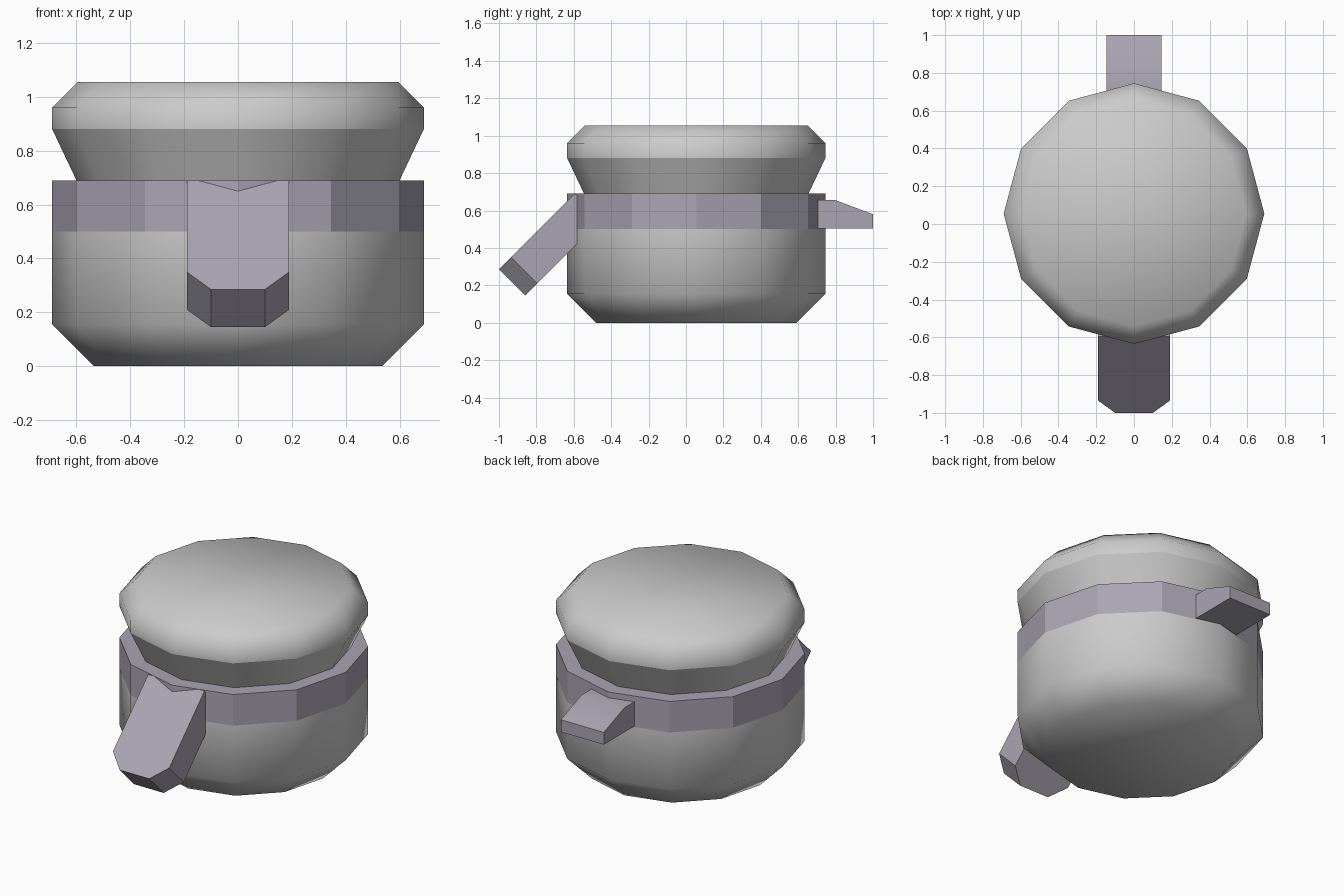
import bpy
import math

SIDES = 12
CENTRE_Y = 0.055

if "Cube" in bpy.data.objects:
    bpy.data.objects.remove(bpy.data.objects["Cube"], do_unlink=True)


def material(name, rgb):
    mat = bpy.data.materials.new(name)
    mat.use_nodes = True
    mat.diffuse_color = (*rgb, 1)
    mat.node_tree.nodes["Principled BSDF"].inputs["Base Color"].default_value = (*rgb, 1)
    return mat


def make(name, verts, faces, mat, smooth_angle=None):
    mesh = bpy.data.meshes.new(name)
    mesh.from_pydata(verts, [], faces)
    mesh.materials.append(mat)
    obj = bpy.data.objects.new(name, mesh)
    bpy.context.collection.objects.link(obj)
    if smooth_angle is not None:
        bpy.ops.object.select_all(action="DESELECT")
        obj.select_set(True)
        bpy.context.view_layer.objects.active = obj
        bpy.ops.object.shade_smooth_by_angle(angle=math.radians(smooth_angle))
    return obj


def lathe(name, profile, mat, smooth_angle=None, bottom=False, top=False):
    """Twelve-sided ring stack from (radius, height) pairs, listed upwards."""
    verts, faces = [], []
    for r, z in profile:
        for i in range(SIDES):
            a = math.tau * i / SIDES
            verts.append((r * math.cos(a), CENTRE_Y + r * math.sin(a), z))
    for k in range(len(profile) - 1):
        for i in range(SIDES):
            j = (i + 1) % SIDES
            lo, hi = k * SIDES, (k + 1) * SIDES
            faces.append((lo + i, lo + j, hi + j, hi + i))
    if bottom:
        faces.append(tuple(reversed(range(SIDES))))
    if top:
        faces.append(tuple(range(len(verts) - SIDES, len(verts))))
    return make(name, verts, faces, mat, smooth_angle)


def prism(name, outline, offset, mat, smooth_angle=None):
    """Extrude a closed outline by an offset vector."""
    n = len(outline)
    far = [tuple(p + o for p, o in zip(v, offset)) for v in outline]
    faces = [tuple(range(n)), tuple(reversed(range(n, 2 * n)))]
    for i in range(n):
        j = (i + 1) % n
        faces.append((i, i + n, j + n, j))
    return make(name, outline + far, faces, mat, smooth_angle)


grey = material("pale grey", (0.60, 0.60, 0.60))
lilac = material("lilac grey", (0.40, 0.375, 0.45))

# Container body, neck and lid
lathe("body", [(0.535, 0), (0.69, 0.155), (0.69, 0.50)], grey, 180, bottom=True)
lathe("neck", [(0.60, 0.69), (0.69, 0.88)], grey, 180)
lathe("lid", [(0.69, 0.88), (0.69, 0.96), (0.595, 1.055)], grey, 180, top=True)

# Collar with its flat ledge
lathe("collar", [(0.69, 0.50), (0.69, 0.69), (0.58, 0.69)], lilac)

# Sloping front tab with clipped corners
right_edge = [(0.19, -0.595), (0.19, -0.935), (0.10, -1.0)]
plan = [(-x, y) for x, y in right_edge] + [(x, y) for x, y in reversed(right_edge)]
prism("front_tab", [(x, y, y + 1.285) for x, y in plan], (0, 0.14, -0.14), lilac)

# Rear hinge lug with a sloping top
side = [(0.68, 0.505), (0.68, 0.655), (0.80, 0.655), (1.0, 0.58), (1.0, 0.505)]
prism("rear_hinge", [(-0.145, y, z) for y, z in side], (0.29, 0, 0), lilac, 30)
